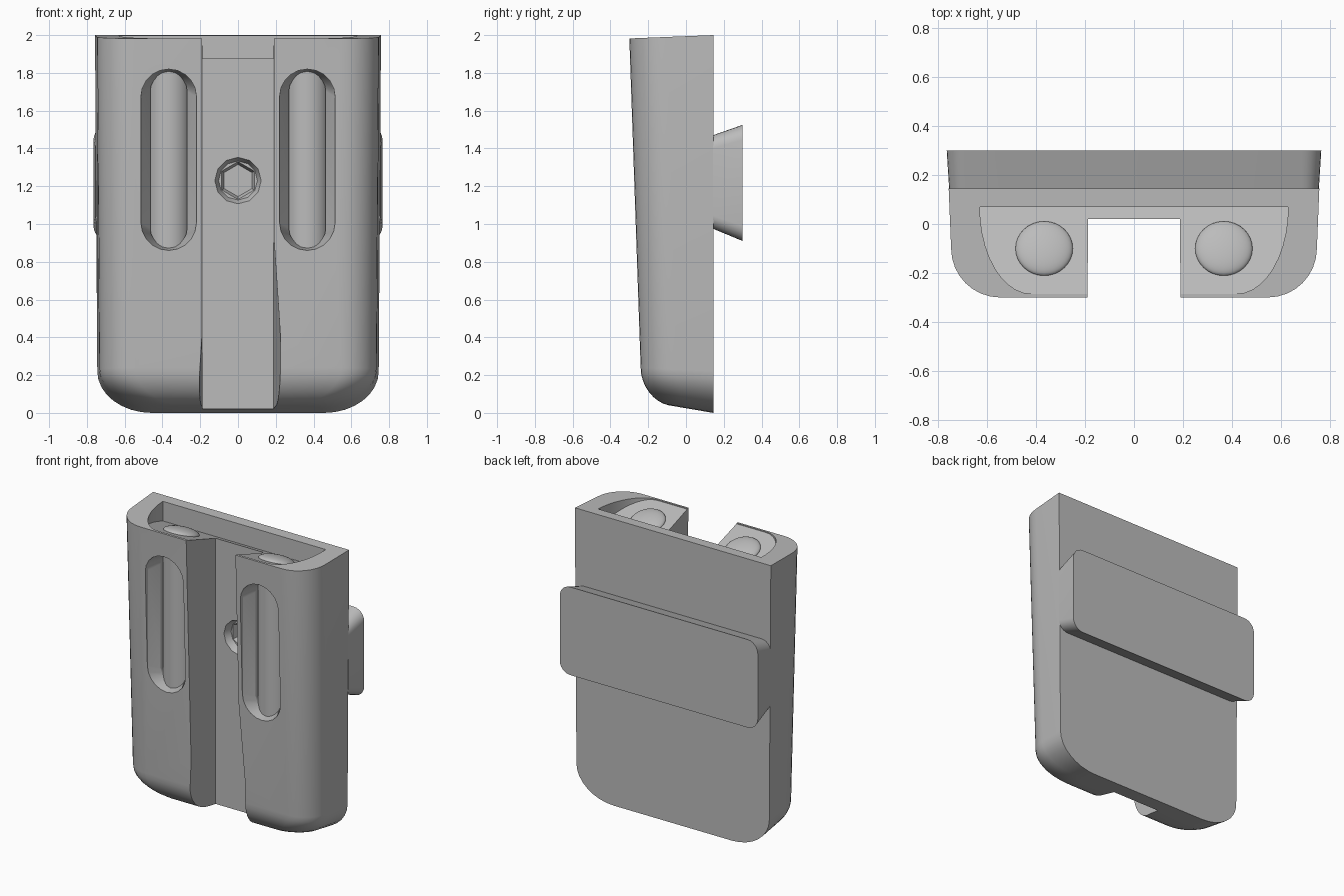
import bpy, bmesh
from math import sin, cos, pi, atan

cube = bpy.data.objects.get("Cube")
if cube:
    bpy.data.objects.remove(cube, do_unlink=True)

grey = bpy.data.materials.new("plain grey")
grey.use_nodes = True
grey.diffuse_color = (0.5, 0.5, 0.5, 1)
grey.node_tree.nodes["Principled BSDF"].inputs["Base Color"].default_value = (0.5, 0.5, 0.5, 1)


def loft(name, rings):
    """Closed solid through rings that share a point count."""
    bm = bmesh.new()
    loops = [[bm.verts.new(p) for p in ring] for ring in rings]
    n = len(rings[0])
    for a, b in zip(loops, loops[1:]):
        for i in range(n):
            j = (i + 1) % n
            bm.faces.new((a[i], a[j], b[j], b[i]))
    bm.faces.new(loops[0][::-1])
    bm.faces.new(loops[-1])
    bmesh.ops.recalc_face_normals(bm, faces=bm.faces)
    mesh = bpy.data.meshes.new(name)
    bm.to_mesh(mesh)
    bm.free()
    mesh.materials.append(grey)
    obj = bpy.data.objects.new(name, mesh)
    bpy.context.collection.objects.link(obj)
    return obj


def smooth(obj, degrees=30):
    bpy.ops.object.select_all(action='DESELECT')
    obj.select_set(True)
    bpy.context.view_layer.objects.active = obj
    bpy.ops.object.shade_smooth_by_angle(angle=degrees * pi / 180)


def cut(target, cutter):
    mod = target.modifiers.new(cutter.name, 'BOOLEAN')
    mod.operation = 'DIFFERENCE'
    mod.solver = 'EXACT'
    mod.object = cutter
    bpy.context.view_layer.objects.active = target
    bpy.ops.object.modifier_apply(modifier=mod.name)
    bpy.data.objects.remove(cutter, do_unlink=True)


def arc(cx, cy, rx, ry, a0, a1, steps):
    return [(cx + rx * cos(a0 + (a1 - a0) * i / steps),
             cy + ry * sin(a0 + (a1 - a0) * i / steps)) for i in range(steps + 1)]


def mirrored(half):
    return half + [(-x, y) for x, y in reversed(half)]


BACK = 0.145


def body_ring(z, width, front, radius, tilt):
    """Flat back, rounded front corners, height tilting towards the front."""
    half = [(width, BACK)] + arc(width - 0.01 - radius, front + radius,
                                 radius, radius, 0, -pi / 2, 8)
    return [(x, y, z + tilt * (BACK - y)) for x, y in mirrored(half)]


# Holder body: tapered shell with a rounded bottom
rings = [body_ring(2.0, 0.757, -0.30, 0.2, -0.04)]
for i in range(9):
    a = i / 8 * pi / 2
    inset = 1 - cos(a)
    rings.append(body_ring(0.22 * (1 - sin(a)), 0.745 - 0.29 * inset,
                           -0.24 + 0.15 * inset, 0.19 - 0.06 * inset, 0.05 + 0.12 * sin(a)))
body = loft("holder_body", rings)

# Front channel, with mouth flaring towards the bottom
def channel_ring(z, mouth):
    slope = (mouth - 0.187) / 0.28
    outer = 0.187 + slope * 0.52
    return [(0.187, 0.02, z), (outer, -0.5, z), (-outer, -0.5, z), (-0.187, 0.02, z)]

cut(body, loft("channel_cutter", [channel_ring(2.2, 0.19), channel_ring(0.93, 0.19),
                                  channel_ring(-0.1, 0.227)]))

# Top pocket with a floor falling towards the back
SLOPE = 0.33

def pocket_floor(y):
    return 1.86 + SLOPE * (0.07 - y)

outline = mirrored(arc(0.42, 0.07, 0.21, 0.355, 0, -pi / 2, 10))
cut(body, loft("pocket_cutter", [[(x, y, pocket_floor(y)) for x, y in outline],
                                 [(x, y, 2.2) for x, y in outline]]))

# Front slots with bevelled sides
def slot_ring(cx, y, radius, low, high):
    pts = arc(cx, high - radius, radius, radius, 0, pi, 10)
    pts += arc(cx, low + radius, radius, radius, pi, 2 * pi, 10)
    return [(x, y, z) for x, z in pts]

for side in (-1, 1):
    cx = side * 0.367
    cut(body, loft("slot_cutter", [slot_ring(cx, -0.5, 0.147, 0.86, 1.82),
                                   slot_ring(cx, -0.26, 0.147, 0.86, 1.82),
                                   slot_ring(cx, -0.19, 0.0975, 0.88, 1.80),
                                   slot_ring(cx, -0.14, 0.0975, 0.88, 1.80)]))

# Fastener recess: round countersink with a hexagon socket
def round_ring(y, radius, sides):
    turn = pi / 2
    return [(radius * cos(turn + 2 * pi * i / sides), y,
             1.23 + radius * sin(turn + 2 * pi * i / sides)) for i in range(sides)]

cut(body, loft("countersink_cutter", [round_ring(-0.1, 0.125, 12), round_ring(0.02, 0.123, 12),
                                      round_ring(0.07, 0.103, 12)]))
cut(body, loft("socket_cutter", [round_ring(0.0, 0.1, 6), round_ring(0.07, 0.1, 6),
                                 round_ring(0.11, 0.085, 6)]))
smooth(body)

# Rods held in the slots, each with a shallow domed head on the pocket floor
for label, side in (("right", -1), ("left", 1)):
    x, y, r = side * 0.367, -0.1, 0.117
    circle = arc(x, y, r, r, 0, 2 * pi, 32)[:-1]
    rod = loft(label + "_rod", [[(px, py, 0.82) for px, py in circle],
                                [(px, py, pocket_floor(py) - 0.01) for px, py in circle]])
    smooth(rod)
    bpy.ops.mesh.primitive_uv_sphere_add(segments=32, ring_count=16, location=(x, y, pocket_floor(y)),
                                         rotation=(-atan(SLOPE), 0, 0))
    head = bpy.context.object
    head.name = label + "_rod_head"
    head.scale = (r, r, 0.035)
    head.data.materials.append(grey)
    smooth(head)

# Dovetail bar across the back, with rounded corners
def bar_ring(y, width, low, high, radius):
    pts = []
    for k, (sx, cz) in enumerate(((1, high - radius), (-1, high - radius),
                                  (-1, low + radius), (1, low + radius))):
        pts += arc(sx * (width - radius), cz, radius, radius, k * pi / 2, (k + 1) * pi / 2, 6)
    return [(x, y, z) for x, z in pts]

bar = loft("dovetail_bar", [bar_ring(BACK - 0.002, 0.755, 0.975, 1.47, 0.07),
                            bar_ring(0.30, 0.765, 0.91, 1.525, 0.08)])
smooth(bar)
